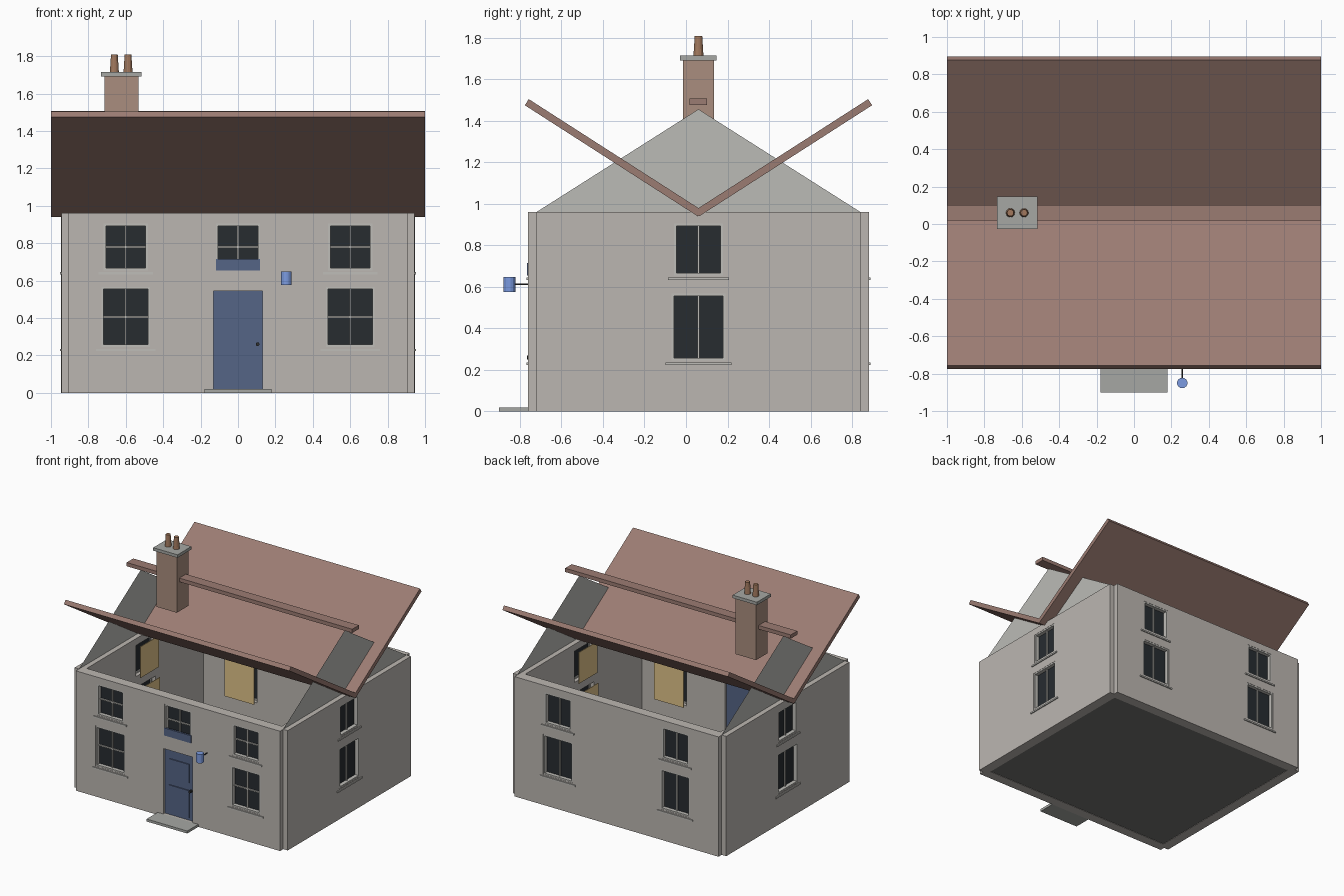
import bpy, bmesh, math
from mathutils import Matrix, Vector

if "Cube" in bpy.data.objects:
    bpy.data.objects.remove(bpy.data.objects["Cube"])


def material(name, r, g, b):
    m = bpy.data.materials.new(name)
    m.diffuse_color = (r, g, b, 1)
    m.use_nodes = True
    m.node_tree.nodes["Principled BSDF"].inputs["Base Color"].default_value = m.diffuse_color
    return m


WALL = material("render_coat", 0.50, 0.47, 0.44)
TRIM = material("pale_trim", 0.52, 0.51, 0.48)
STONE = material("stone", 0.38, 0.39, 0.37)
GABLE = material("gable_grey", 0.50, 0.50, 0.47)
ROOF = material("roof_brown", 0.33, 0.20, 0.17)
BRICK = material("brick", 0.40, 0.27, 0.21)
POT = material("clay", 0.36, 0.19, 0.11)
GLASS = material("dark_glass", 0.02, 0.025, 0.03)
BLIND = material("warm_blind", 0.75, 0.55, 0.25)
BLUE = material("door_blue", 0.09, 0.13, 0.24)
LAMP = material("lamp_blue", 0.20, 0.33, 0.75)
IRON = material("iron", 0.03, 0.03, 0.03)
FLOOR = material("floor_dark", 0.17, 0.17, 0.16)


def finish(name, bm, mat, matrix=Matrix()):
    bmesh.ops.recalc_face_normals(bm, faces=bm.faces[:])
    me = bpy.data.meshes.new(name)
    bm.to_mesh(me)
    bm.free()
    if mat:
        me.materials.append(mat)
    ob = bpy.data.objects.new(name, me)
    ob.matrix_world = matrix
    bpy.context.collection.objects.link(ob)
    return ob


def boxes(name, parts, mat, matrix=Matrix()):
    """One object from boxes given as (x0, x1, y0, y1, z0, z1)."""
    bm = bmesh.new()
    for x0, x1, y0, y1, z0, z1 in parts:
        m = Matrix.Translation(((x0 + x1) / 2, (y0 + y1) / 2, (z0 + z1) / 2))
        m = m @ Matrix.Diagonal((x1 - x0, y1 - y0, z1 - z0, 1))
        bmesh.ops.create_cube(bm, size=1, matrix=m)
    return finish(name, bm, mat, matrix)


def cylinder(name, a, b, r0, r1, sides, mat):
    a, b = Vector(a), Vector(b)
    rot = (b - a).to_track_quat('Z', 'Y').to_matrix().to_4x4()
    bm = bmesh.new()
    bmesh.ops.create_cone(bm, cap_ends=True, segments=sides, radius1=r0,
                          radius2=r1, depth=(b - a).length)
    ob = finish(name, bm, mat, Matrix.Translation((a + b) / 2) @ rot)
    for p in ob.data.polygons:
        p.use_smooth = False
    return ob


def cut(ob, holes, matrix):
    """Cut box openings through a wall."""
    cutter = boxes("cutter", holes, None, matrix)
    cutter.hide_render = True
    mod = ob.modifiers.new("openings", 'BOOLEAN')
    mod.object, mod.operation, mod.solver = cutter, 'DIFFERENCE', 'EXACT'
    bpy.context.view_layer.objects.active = ob
    bpy.ops.object.modifier_apply(modifier=mod.name)
    bpy.data.objects.remove(cutter)


# Local wall frame: x along the wall, outer face at y = 0, inward is +y
T = 0.08
UP, LOW = (0.118, 0.655, 0.905), (0.130, 0.245, 0.567)   # half width, z0, z1


def window(name, u, kind, M, cross, sill=True):
    h, z0, z1 = kind
    e = 0.012
    a, b = u - h, u + h
    zm = (z0 + z1) / 2
    frame = [(a, a + e, 0.002, 0.05, z0, z1), (b - e, b, 0.002, 0.05, z0, z1),
             (a + e, b - e, 0.002, 0.05, z0, z0 + e),
             (a + e, b - e, 0.002, 0.05, z1 - e, z1),
             (u - 0.005, u + 0.005, 0.02, 0.04, z0 + e, z1 - e)]
    if cross:
        frame.append((a + e, b - e, 0.022, 0.038, zm - 0.005, zm + 0.005))
    boxes(name + "_frame", frame, TRIM, M)
    boxes(name + "_glass", [(a + e, b - e, 0.032, 0.042, z0 + e, z1 - e)], GLASS, M)
    boxes(name + "_blind", [(a, b, 0.115, 0.12, z0, z1)], BLIND, M)
    if sill:
        boxes(name + "_sill", [(a - 0.028, b + 0.028, -0.008, 0.03,
                                z0 - 0.022, z0 - 0.01)], TRIM, M)


def wall(name, half, M, us, cross, door=False):
    ob = boxes(name, [(-half, half, 0, T, 0, 0.96)], WALL, M)
    wins = [(u, k) for u in us for k in (UP, LOW)]
    if door:
        wins.append((0, UP))
    holes = [(u - k[0], u + k[0], -0.1, 0.2, k[1], k[2]) for u, k in wins]
    if door:
        holes.append((-0.13, 0.13, -0.1, 0.2, 0.02, 0.545))
    cut(ob, holes, M)
    for i, (u, k) in enumerate(wins):
        window(f"{name}_window_{i}", u, k, M, cross, not (door and u == 0))


# Four walls, meeting with notched corners
RZ = lambda d: Matrix.Rotation(math.radians(d), 4, 'Z')
FRONT = Matrix.Translation((0, -0.76, 0))
wall("front_wall", 0.905, FRONT, (-0.6, 0.6), True, door=True)
wall("back_wall", 0.905, Matrix.Translation((0, 0.88, 0)) @ RZ(180), (-0.52, 0.52), False)
for s, side in ((1, "right"), (-1, "left")):
    wall(side + "_wall", 0.78, Matrix.Translation((s * 0.945, 0.06, 0)) @ RZ(90 * s), (0,), False)
    # Flat gable triangle
    bm = bmesh.new()
    bm.faces.new([bm.verts.new((s * 0.905, y, z)) for y, z in
                  ((-0.72, 0.96), (0.84, 0.96), (0.06, 1.455))])
    finish(side + "_gable", bm, GABLE)

# Floor inside the walls
boxes("floor", [(-0.865, 0.865, -0.68, 0.80, 0.003, 0.02)], FLOOR)

# Roof slabs rising outwards in a V, plus floating ridge cap
for s, side in ((1, "back"), (-1, "front")):
    M = Matrix.Translation((0, 0.06 + s * 0.41, 1.2215)) @ Matrix.Rotation(s * math.radians(32.7), 4, 'X')
    boxes(side + "_roof", [(-1, 1, -0.495, 0.495, -0.0175, 0.0175)], ROOF, M)
boxes("ridge_cap", [(-1, 1, 0.018, 0.102, 1.476, 1.506)], ROOF)

# Chimney
boxes("chimney_stack", [(-0.715, -0.533, -0.014, 0.134, 1.24, 1.69)], BRICK)
boxes("chimney_cap", [(-0.732, -0.517, -0.028, 0.148, 1.69, 1.714)], STONE)
for i, x in enumerate((-0.661, -0.588)):
    cylinder(f"chimney_pot_{i}", (x, 0.06, 1.714), (x, 0.06, 1.808), 0.024, 0.018, 12, POT)

# Door with raised panels, knob and step
boxes("door", [(-0.13, 0.13, 0.02, 0.06, 0.02, 0.545)], BLUE, FRONT)
boxes("door_panels", [(-0.09, 0.09, 0.012, 0.022, 0.04, 0.26),
                      (-0.09, 0.09, 0.012, 0.022, 0.32, 0.47)], BLUE, FRONT)
cylinder("door_knob", (0.105, -0.74, 0.26), (0.105, -0.765, 0.26), 0.01, 0.01, 10, IRON)
boxes("door_step", [(-0.18, 0.18, -0.90, -0.76, 0, 0.02)], STONE)

# Blank sign board and hanging lamp
boxes("sign_board", [(-0.118, 0.118, -0.006, 0.01, 0.655, 0.715)], BLUE, FRONT)
cylinder("lamp_bracket", (0.258, -0.75, 0.612), (0.258, -0.85, 0.612), 0.004, 0.004, 8, IRON)
cylinder("lamp", (0.258, -0.85, 0.576), (0.258, -0.85, 0.648), 0.028, 0.028, 14, LAMP)
